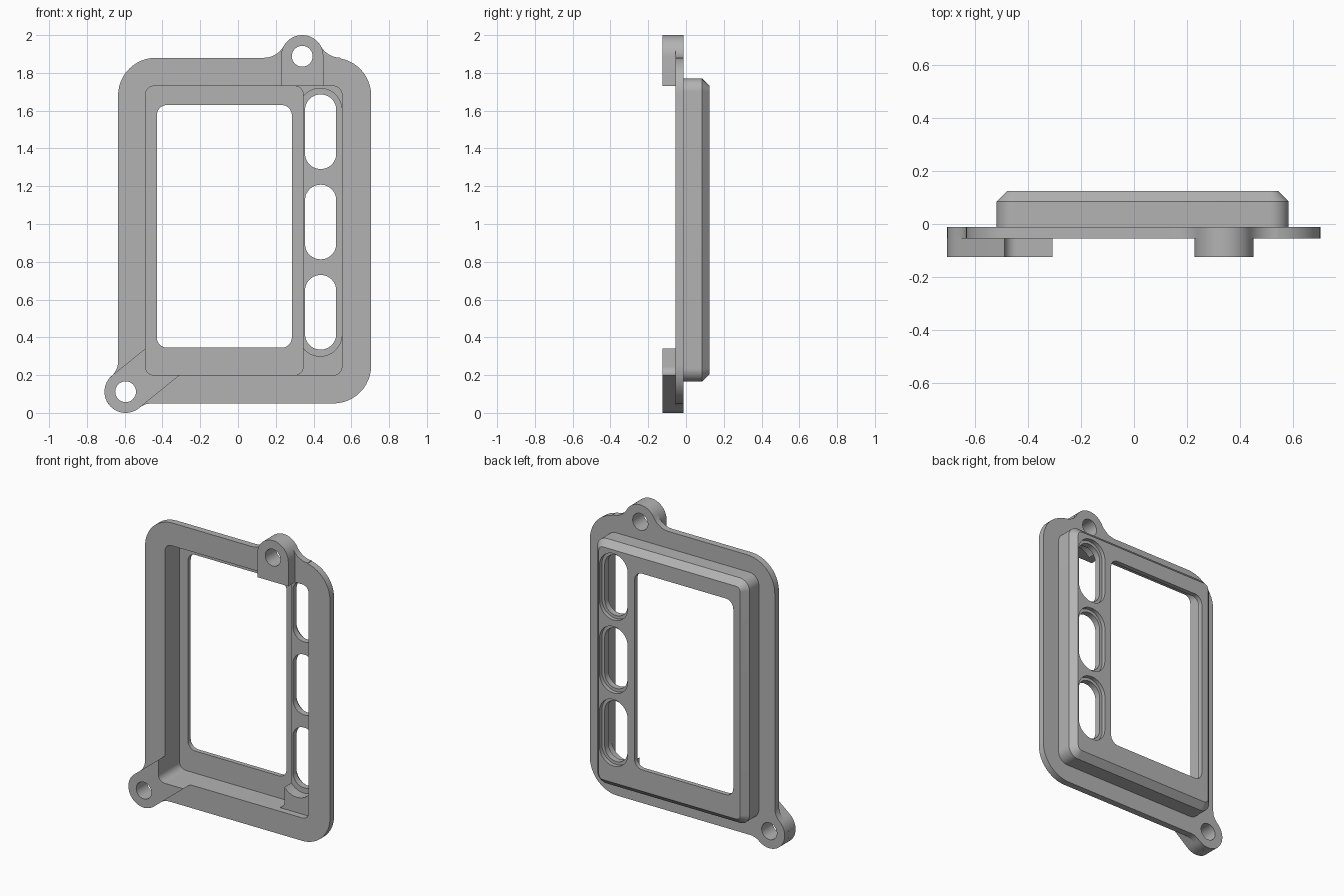
import bpy
import bmesh
from math import radians, cos, sin

if "Cube" in bpy.data.objects:
    bpy.data.objects.remove(bpy.data.objects["Cube"], do_unlink=True)

grey = bpy.data.materials.new("plain grey")
grey.use_nodes = True
colour = (0.45, 0.45, 0.45, 1)
grey.diffuse_color = colour
grey.node_tree.nodes["Principled BSDF"].inputs["Base Color"].default_value = colour


def arc(cx, cz, r, a0, a1):
    n = max(3, round(abs(a1 - a0) / 7.5))
    angles = [radians(a0 + (a1 - a0) * i / n) for i in range(n + 1)]
    return [(cx + r * cos(a), cz + r * sin(a)) for a in angles]


def rounded(x0, x1, z0, z1, r):
    return (arc(x1 - r, z0 + r, r, -90, 0) + arc(x1 - r, z1 - r, r, 0, 90)
            + arc(x0 + r, z1 - r, r, 90, 180) + arc(x0 + r, z0 + r, r, 180, 270))


def loft(name, *rings):
    """Closed solid through (outline, y) rings of equal point count."""
    bm = bmesh.new()
    loops = [[bm.verts.new((x, y, z)) for x, z in pts] for pts, y in rings]
    n = len(loops[0])
    for a, b in zip(loops, loops[1:]):
        for i in range(n):
            j = (i + 1) % n
            bm.faces.new((a[i], a[j], b[j], b[i]))
    bm.faces.new(loops[0])
    bm.faces.new(loops[-1])
    bmesh.ops.recalc_face_normals(bm, faces=bm.faces)
    mesh = bpy.data.meshes.new(name)
    bm.to_mesh(mesh)
    bm.free()
    mesh.materials.append(grey)
    obj = bpy.data.objects.new(name, mesh)
    bpy.context.collection.objects.link(obj)
    return obj


def prism(name, outline, y0, y1):
    return loft(name, (outline, y0), (outline, y1))


def activate(obj):
    bpy.ops.object.select_all(action='DESELECT')
    obj.select_set(True)
    bpy.context.view_layer.objects.active = obj


def cut(obj, outline, y0=-0.3, y1=0.3):
    cutter = prism("cutter", outline, y0, y1)
    cutter.hide_render = True
    mod = obj.modifiers.new("cut", 'BOOLEAN')
    mod.operation, mod.solver, mod.object = 'DIFFERENCE', 'EXACT', cutter
    activate(obj)
    bpy.ops.object.modifier_apply(modifier=mod.name)
    bpy.data.objects.remove(cutter, do_unlink=True)


FRONT, FLANGE, SEAT, BACK = -0.125, -0.055, -0.012, 0.125
TOP, LOW, R = (0.34, 1.888), (-0.595, 0.112), 0.112
cavity = rounded(-0.49, 0.55, 0.2, 1.73, 0.045)
holes = [arc(*TOP, 0.055, 0, 352.5), arc(*LOW, 0.055, 0, 352.5)]

# Flange plate, its outline blending into the two mounting ears
flange = prism("flange",
               arc(0.505, 0.25, 0.2, -90, 0)
               + arc(0.505, 1.68, 0.2, 0, 79)
               + arc(0.543, 2.0, 0.12, 270, 208.9)
               + arc(*TOP, R, 28.9, 151.1)
               + arc(0.137, 2.0, 0.12, -28.9, -90)
               + arc(-0.435, 1.68, 0.2, 90, 180)
               + arc(-0.735, 0.271, 0.1, 0, -48.6)
               + arc(*LOW, R, 131.4, 310.2)
               + arc(-0.458, -0.05, 0.1, 130.2, 90),
               FLANGE, SEAT)
cut(flange, cavity)
for hole in holes:
    cut(flange, hole)

# Top mounting boss
top_boss = prism("top_boss", arc(*TOP, R, 0, 180)
                 + [(TOP[0] - R, 1.73), (TOP[0] + R, 1.73)], FRONT, FLANGE)
cut(top_boss, holes[0])

# Slanted corner boss, trimmed by the cavity
slant = radians(39)
ends = [(LOW[0] + 0.4 * cos(slant) + s * R * sin(slant),
         LOW[1] + 0.4 * sin(slant) - s * R * cos(slant)) for s in (1, -1)]
corner_boss = prism("corner_boss", arc(*LOW, R, 129, 309) + ends, FRONT, FLANGE)
cut(corner_boss, cavity)
cut(corner_boss, holes[1])

# Raised rear frame with a chamfered rim
outer = rounded(-0.52, 0.585, 0.165, 1.77, 0.07)
inner = rounded(-0.48, 0.545, 0.205, 1.73, 0.03)
frame = loft("raised_frame", (outer, SEAT), (outer, 0.085), (inner, BACK))
cut(frame, rounded(-0.49, 0.345, 0.2, 1.73, 0.045), -0.3, 0.095)
cut(frame, rounded(0.32, 0.55, 0.3, 1.718, 0.1149), -0.3, 0.06)
cut(frame, rounded(-0.43, 0.285, 0.345, 1.63, 0.055))

# Three slots, each with a shallow rear recess
for i in range(3):
    z = 0.335 + 0.478 * i
    cut(frame, rounded(0.355, 0.52, z, z + 0.395, 0.082))
    cut(frame, rounded(0.335, 0.54, z - 0.02, z + 0.415, 0.102), 0.099, 0.3)

for part in (flange, top_boss, corner_boss, frame):
    activate(part)
    bpy.ops.object.shade_smooth_by_angle(angle=radians(30))
